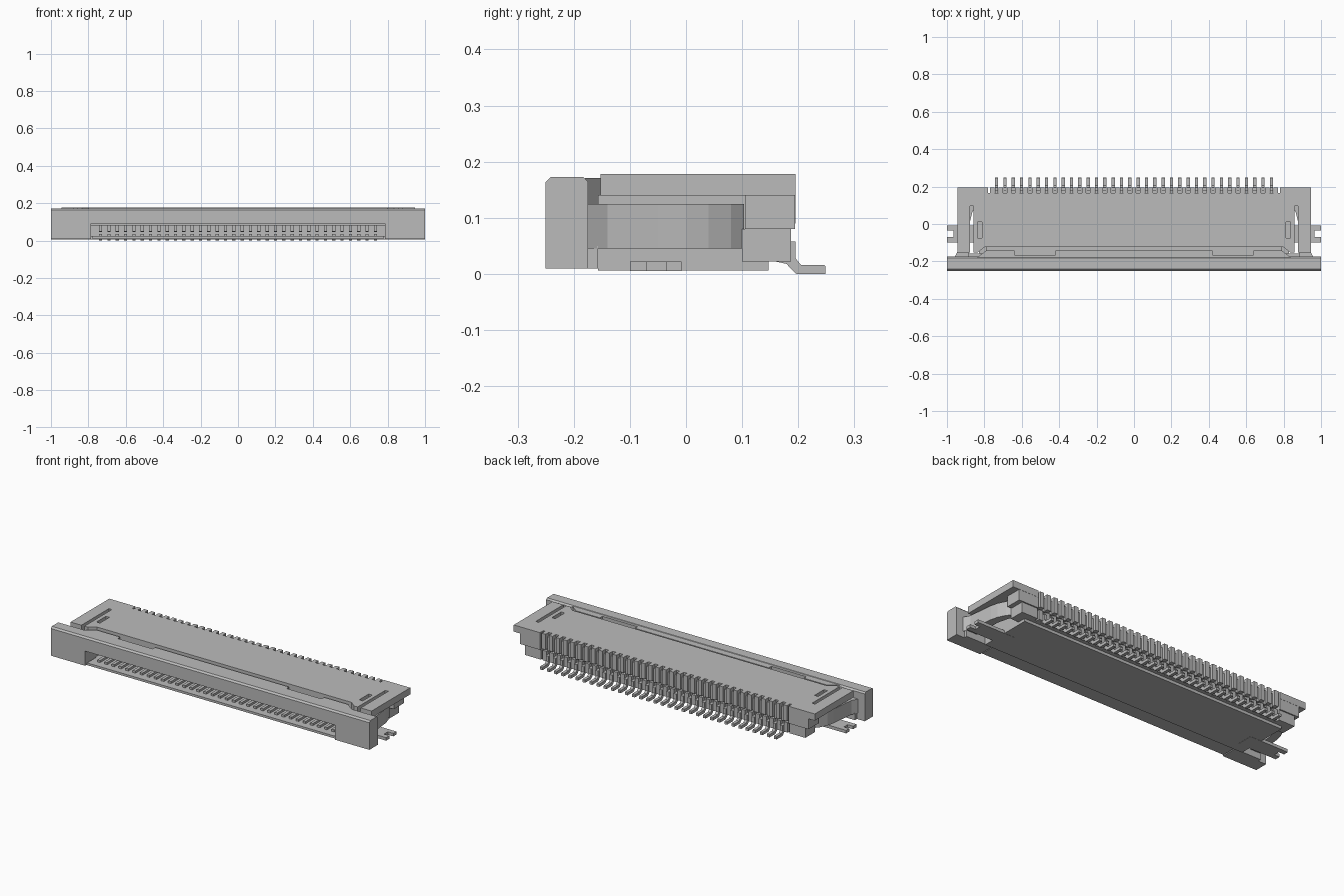
import bpy, bmesh, math

old = bpy.data.objects.get("Cube")
if old:
    bpy.data.objects.remove(old, do_unlink=True)

grey = bpy.data.materials.new("plain grey")
grey.use_nodes = True
grey.diffuse_color = (0.5, 0.5, 0.5, 1)
grey.node_tree.nodes["Principled BSDF"].inputs["Base Color"].default_value = (0.5, 0.5, 0.5, 1)

COUNT, PITCH = 34, 0.04455
PIN_X = [(i - (COUNT - 1) / 2) * PITCH for i in range(COUNT)]
RIB_X = [(i - COUNT / 2) * PITCH for i in range(COUNT + 1)]


def finish(name, bm):
    bmesh.ops.recalc_face_normals(bm, faces=bm.faces)
    mesh = bpy.data.meshes.new(name)
    bm.to_mesh(mesh)
    bm.free()
    mesh.materials.append(grey)
    obj = bpy.data.objects.new(name, mesh)
    bpy.context.collection.objects.link(obj)
    return obj


def add_prism(bm, pts, lo, hi, axis):
    """Extrude a flat outline: axis 'x' takes (y, z) points, axis 'z' takes (x, y)."""
    put = (lambda p, t: (t, p[0], p[1])) if axis == "x" else (lambda p, t: (p[0], p[1], t))
    a = [bm.verts.new(put(p, lo)) for p in pts]
    b = [bm.verts.new(put(p, hi)) for p in pts]
    bm.faces.new(a)
    bm.faces.new(b[::-1])
    for i in range(len(pts)):
        j = (i + 1) % len(pts)
        bm.faces.new((a[i], a[j], b[j], b[i]))


def add_box(bm, x0, x1, y0, y1, z0, z1):
    add_prism(bm, [(x0, y0), (x1, y0), (x1, y1), (x0, y1)], z0, z1, "z")


def boxes(name, *dims):
    bm = bmesh.new()
    for d in dims:
        add_box(bm, *d)
    return finish(name, bm)


def prism(name, pts, lo, hi, axis):
    bm = bmesh.new()
    add_prism(bm, pts, lo, hi, axis)
    return finish(name, bm)


def sides(*dims):
    """The given boxes together with their mirror images in x."""
    return list(dims) + [(-d[1], -d[0], *d[2:]) for d in dims]


def mirrored(half):
    return half + [(-x, y) for x, y in reversed(half)]


def cut(obj, *dims):
    cutter = boxes("cutter", *dims)
    cutter.hide_render = True
    mod = obj.modifiers.new("cut", "BOOLEAN")
    mod.operation, mod.solver, mod.object = "DIFFERENCE", "EXACT", cutter
    bpy.context.view_layer.objects.active = obj
    bpy.ops.object.modifier_apply(modifier=mod.name)
    bpy.data.objects.remove(cutter, do_unlink=True)


# Front slider bar with chamfered top edges and a cable opening
bar = prism("slider_bar", [(-0.25, 0.01), (-0.25, 0.164), (-0.241, 0.173), (-0.183, 0.173),
                           (-0.175, 0.165), (-0.175, 0.01)], -1, 1, "x")
cut(bar, (-0.785, 0.785, -0.3, -0.1, -0.05, 0.093))

# Raised lip behind the bar, with two shallow recesses
prism("slider_lip", mirrored([(0.84, -0.18), (0.79, -0.142), (0.64, -0.142), (0.64, -0.165),
                              (0.42, -0.165), (0.42, -0.142)]), 0.093, 0.171, "z")
boxes("slider_tongue", (-0.785, 0.785, -0.18, 0.02, 0.082, 0.093))
boxes("slider_foot", *sides((0.785, 0.95, -0.178, -0.157, 0.01, 0.05)))

# Latch arms curving inward along both ends
arm = [(0.96, -0.178), (0.94, -0.14), (0.93, -0.05), (0.925, 0.0), (0.915, 0.04), (0.895, 0.08),
       (0.875, 0.103), (0.845, 0.103), (0.865, 0.06), (0.88, 0.0), (0.885, -0.178)]
for side, s in (("left", 1), ("right", -1)):
    prism(side + "_latch_arm", [(x * s, y) for x, y in arm], 0.045, 0.125, "z")

# Housing roof with overhanging wings, end slots and a stepped front edge
roof = prism("housing_roof", mirrored([(0.945, 0.195), (0.945, -0.152), (0.835, -0.152), (0.8, -0.124)]),
             0.14, 0.178, "z")
cut(roof, *sides((0.858, 0.877, -0.2, 0.095, 0.1, 0.2), (0.814, 0.836, -0.075, 0.01, 0.155, 0.2)),
    (-0.78, 0.78, 0.166, 0.25, 0.1, 0.2))

# Housing core, side walls, rear wall and floor
boxes("housing_core", (-0.8, 0.8, -0.124, 0.166, 0.093, 0.141))
boxes("side_walls", *sides((0.785, 0.83, -0.157, 0.11, 0.02, 0.141)))
boxes("rear_wall", (-0.8, 0.8, 0.1, 0.166, 0.022, 0.1))
boxes("rear_end_blocks", *sides((0.78, 0.88, 0.1, 0.187, 0.022, 0.08),
                                (0.78, 0.905, 0.105, 0.194, 0.08, 0.141)))
boxes("housing_floor", (-0.83, 0.83, -0.157, 0.147, 0.006, 0.024),
      (-0.78, 0.78, -0.24, -0.157, 0.011, 0.024))

# Comb ribs between the contacts on the back
ribs = []
for x in RIB_X:
    ribs += [(x - 0.012, x + 0.012, 0.16, 0.195, 0.09, 0.178),
             (x - 0.012, x + 0.012, 0.16, 0.187, 0.022, 0.078)]
boxes("rear_comb", *ribs)

# Contacts: solder foot, riser, upper post and two inner beams each
tail = [(0.16, 0.06), (0.195, 0.06), (0.195, 0.03), (0.205, 0.018), (0.246, 0.018), (0.249, 0.015),
        (0.249, 0.002), (0.197, 0.002), (0.194, 0.004), (0.179, 0.02), (0.16, 0.024)]
bm = bmesh.new()
for x in PIN_X:
    add_prism(bm, [(y, max(0, z - 0.002)) for y, z in tail], x - 0.0085, x + 0.0085, "x")
    add_box(bm, x - 0.0085, x + 0.0085, 0.15, 0.182, 0.08, 0.16)
    add_box(bm, x - 0.0085, x + 0.0085, -0.2, 0.11, 0.02, 0.036)
    add_prism(bm, [(-0.16, 0.05), (-0.12, 0.046), (0.11, 0.06), (0.11, 0.083), (-0.16, 0.083)],
              x - 0.0085, x + 0.0085, "x")
finish("contacts", bm)

# Forked solder tabs at both ends
boxes("solder_tabs", *sides((0.76, 0.966, -0.1, -0.008, 0.005, 0.022),
                            (0.966, 1.0, -0.1, -0.07, 0.005, 0.022),
                            (0.966, 1.0, -0.036, -0.008, 0.005, 0.022)))
